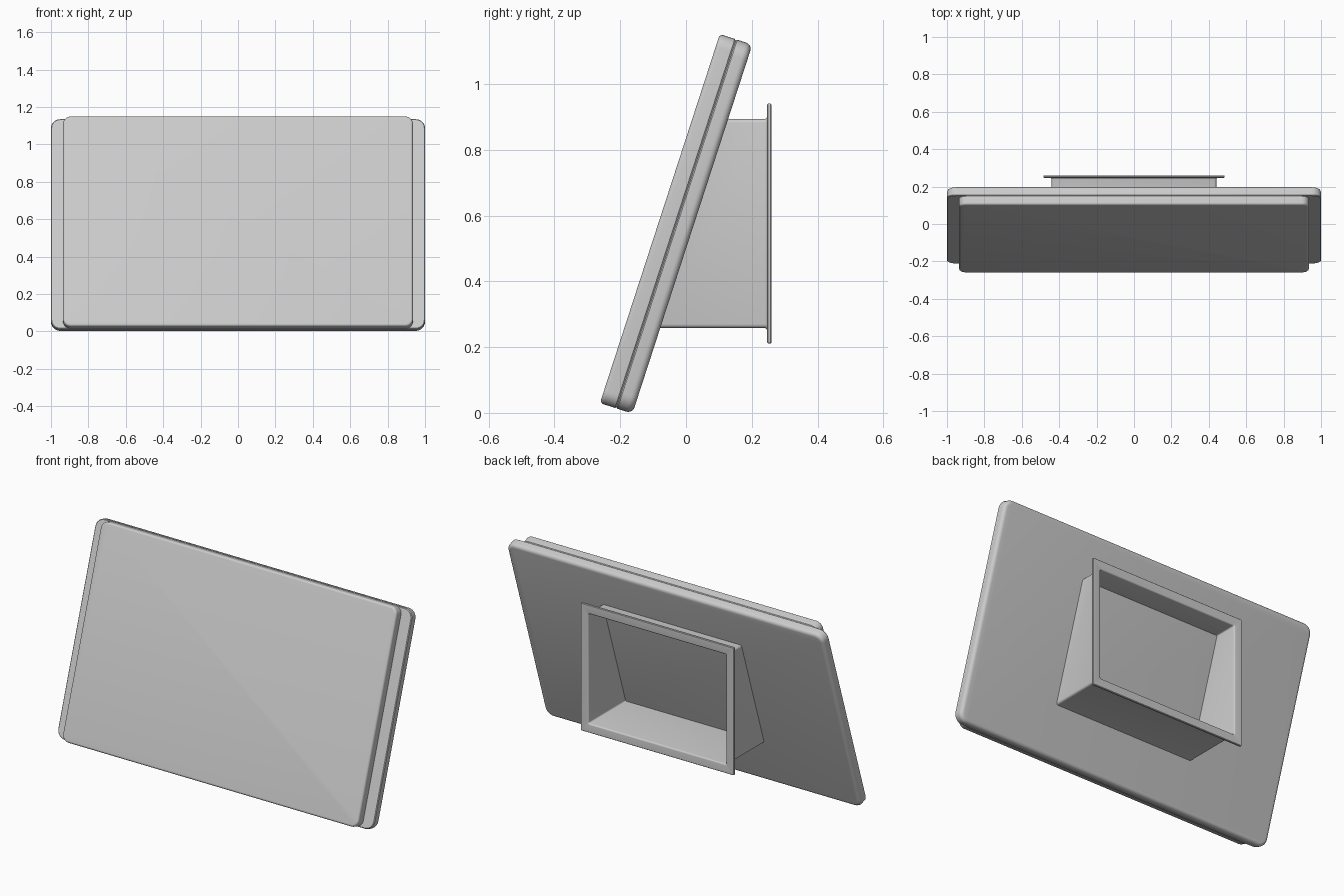
import bpy, bmesh, math
from mathutils import Matrix

if "Cube" in bpy.data.objects:
    bpy.data.objects.remove(bpy.data.objects["Cube"])

TILT = math.radians(18)
CY, CZ = -0.03, 0.575          # centre of the tilted panel
LENGTH, THICK = 1.18, 0.104


def outline(hw, hh, r, n=6):
    """Rounded rectangle in x-z."""
    pts = []
    for k, (sx, sz) in enumerate([(1, 1), (-1, 1), (-1, -1), (1, -1)]):
        for i in range(n + 1):
            a = math.pi / 2 * (k + i / n)
            pts.append((sx * (hw - r) + r * math.cos(a), sz * (hh - r) + r * math.sin(a)))
    return pts


def loft(name, rings, matrix, closed=False):
    """Skin a list of vertex rings, capped at the ends or joined into a loop."""
    bm = bmesh.new()
    vr = [[bm.verts.new(p) for p in ring] for ring in rings]
    pairs = list(zip(vr, vr[1:]))
    if closed:
        pairs.append((vr[-1], vr[0]))
    else:
        bm.faces.new(vr[0])
        bm.faces.new(vr[-1])
    for a, b in pairs:
        for i in range(len(a)):
            j = (i + 1) % len(a)
            bm.faces.new((a[i], a[j], b[j], b[i]))
    bmesh.ops.recalc_face_normals(bm, faces=bm.faces)
    mesh = bpy.data.meshes.new(name)
    bm.to_mesh(mesh)
    bm.free()
    ob = bpy.data.objects.new(name, mesh)
    bpy.context.collection.objects.link(ob)
    ob.matrix_world = matrix
    bpy.ops.object.select_all(action='DESELECT')
    ob.select_set(True)
    bpy.context.view_layer.objects.active = ob
    bpy.ops.object.shade_smooth_by_angle(angle=math.radians(35))
    return ob


def plate(name, hw, radius, y_in, y_out, bevel, seam=0.004):
    """Slab with a small eased seam edge and a rounded outer edge."""
    d = 1 if y_out > y_in else -1
    prof = [(seam, y_in), (0, y_in + d * seam)]
    for i in range(6):
        a = math.pi / 2 * i / 5
        prof.append((bevel * (1 - math.cos(a)), y_out - d * bevel * (1 - math.sin(a))))
    rings = [[(x, y, z) for x, z in outline(hw - s, LENGTH / 2 - s, radius - s)]
             for s, y in prof]
    m = Matrix.Translation((0, CY, CZ)) @ Matrix.Rotation(-TILT, 4, 'X')
    return loft(name, rings, m)


# Screen slab and wider back housing
plate("screen_front", 0.935, 0.04, 0, -THICK / 2, 0.012)
plate("back_housing", 1.0, 0.05, 0, THICK / 2, 0.02)

# Hollow wall mount: duct cut to the panel slope, flaring into a flat flange
MZ = 0.576


def mount_ring(hw, hh, r, y=None):
    ring = []
    for x, z in outline(hw, hh, r, 4):
        wz = z + MZ
        slope_y = CY + (wz - CZ) * math.tan(TILT) + (THICK / 2 - 0.005) / math.cos(TILT)
        ring.append((x, slope_y if y is None else y, wz))
    return ring


W, H, T = 0.44, 0.318, 0.005
rings = [mount_ring(W, H, 0.012)]
for i in range(4):                       # outer fillet into the flange
    a = math.pi / 2 * i / 3
    s = 0.008 * (1 - math.cos(a))
    rings.append(mount_ring(W + s, H + s, 0.012 + s, 0.239 + 0.008 * math.sin(a)))
rings += [mount_ring(0.482, 0.362, 0.004, 0.247),
          mount_ring(0.485, 0.365, 0.006, 0.25),
          mount_ring(0.485, 0.365, 0.006, 0.257),
          mount_ring(0.482, 0.362, 0.004, 0.26)]
for i in range(5):                       # rounded inner rim
    a = math.pi / 2 * i / 4
    s = 0.008 * (1 - math.sin(a)) - T
    rings.append(mount_ring(W + s, H + s, 0.012 + s, 0.252 + 0.008 * math.cos(a)))
rings.append(mount_ring(W - T, H - T, 0.007))
loft("wall_mount", rings, Matrix.Identity(4), closed=True)
